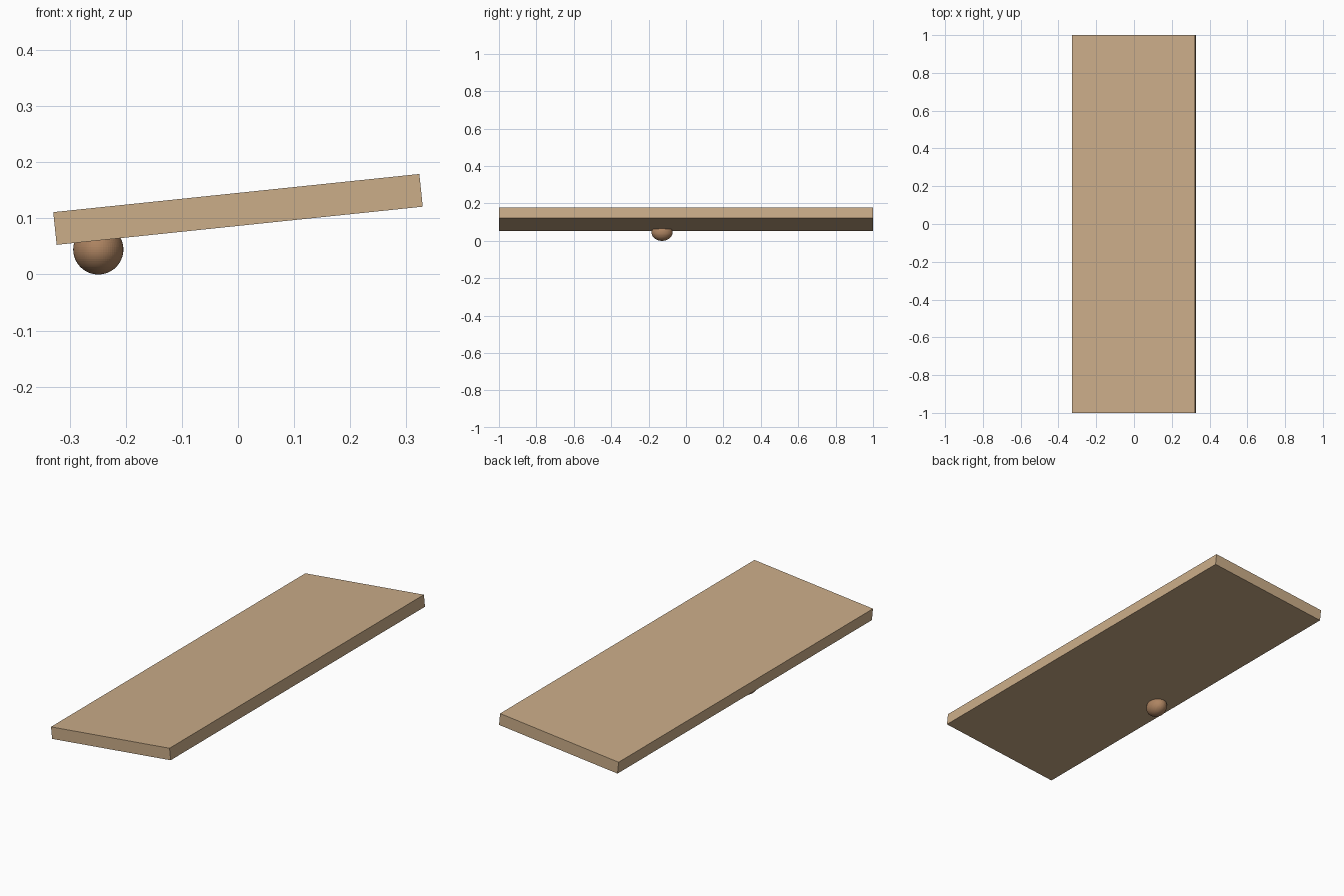
import bpy
from math import radians

if "Cube" in bpy.data.objects:
    bpy.data.objects.remove(bpy.data.objects["Cube"])


def paint(obj, name, color):
    mat = bpy.data.materials.new(name)
    mat.diffuse_color = color
    mat.use_nodes = True
    mat.node_tree.nodes["Principled BSDF"].inputs["Base Color"].default_value = mat.diffuse_color
    obj.data.materials.append(mat)


# Tilted plank
bpy.ops.mesh.primitive_cube_add(size=1, location=(0, 0, 0.116),
                                rotation=(0, radians(-5.95), 0))
plank = bpy.context.object
plank.name = "plank"
plank.scale = (0.656, 2.0, 0.0585)
paint(plank, "light_wood", (0.60, 0.42, 0.25, 1))

# Slightly elongated ball under the low edge
bpy.ops.mesh.primitive_uv_sphere_add(segments=64, ring_count=32, radius=1,
                                     location=(-0.249, -0.128, 0.0447))
ball = bpy.context.object
ball.name = "support_ball"
ball.scale = (0.0447, 0.056, 0.0447)
paint(ball, "brown_wood", (0.42, 0.23, 0.12, 1))
